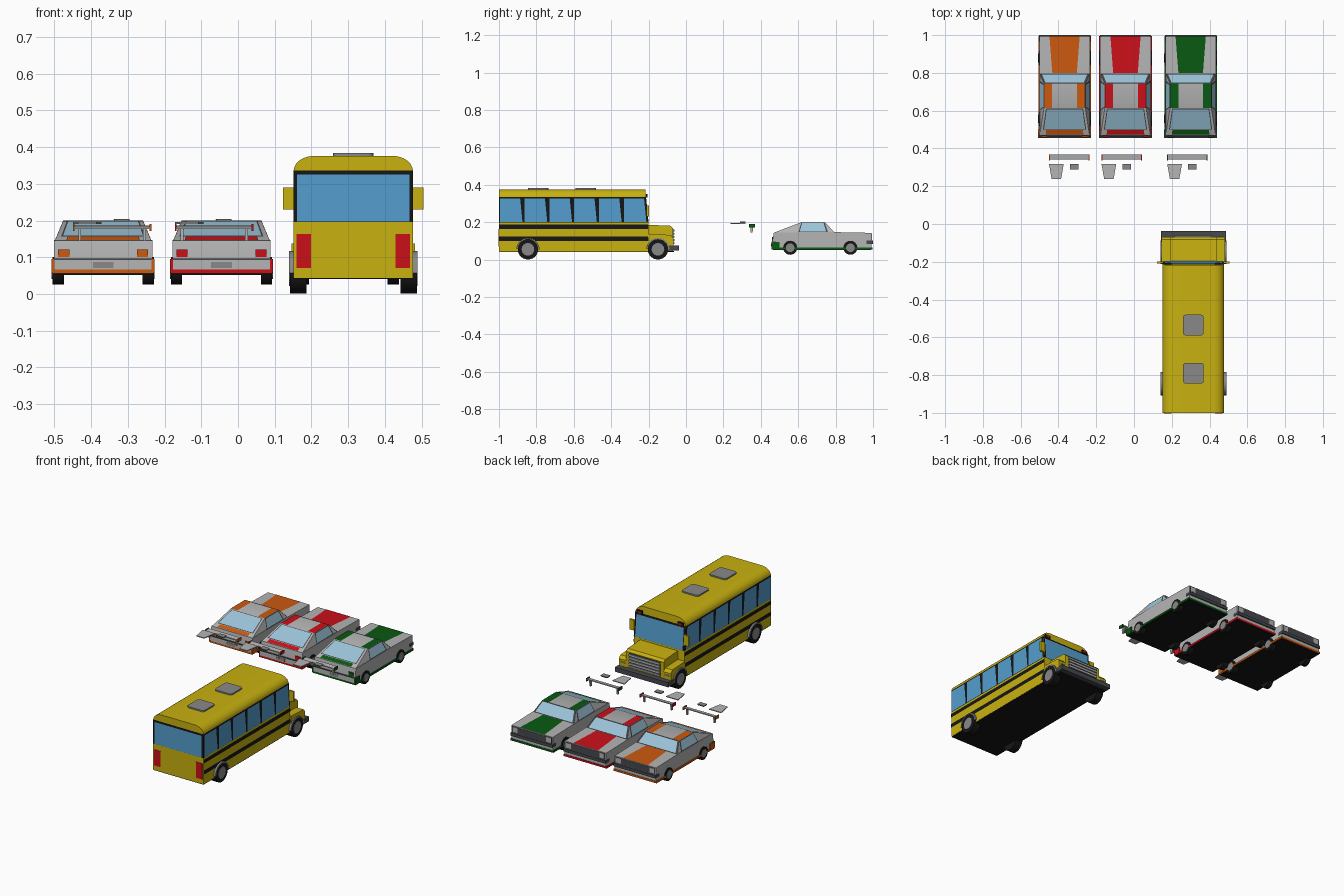
import bpy, bmesh, math
from mathutils import Vector as V

if "Cube" in bpy.data.objects:
    bpy.data.objects.remove(bpy.data.objects["Cube"])


def mat(name, r, g, b):
    m = bpy.data.materials.new(name)
    m.diffuse_color = (r, g, b, 1)
    m.use_nodes = True
    m.node_tree.nodes["Principled BSDF"].inputs["Base Color"].default_value = m.diffuse_color
    return m


YEL = mat("yellow", .58, .44, .005)
BLK = mat("black", .008, .008, .008)
BLU = mat("bus_glass", .09, .34, .62)
GLS = mat("car_glass", .33, .56, .7)
REAR = mat("rear_glass", .33, .56, .7)
DRK = mat("dark_grey", .06, .065, .075)
MID = mat("mid_grey", .25, .25, .25)
SIL = mat("silver", .46, .46, .46)
RED = mat("red", .6, .005, .01)
ORG = mat("orange", .6, .1, .005)
GRN = mat("green", .003, .1, .006)


def mesh(name, verts, faces, m=None):
    me = bpy.data.meshes.new(name)
    bm = bmesh.new()
    vs = [bm.verts.new(v) for v in verts]
    for f in faces:
        bm.faces.new([vs[i] for i in f])
    if len(faces) > 1:
        bmesh.ops.recalc_face_normals(bm, faces=bm.faces)
    bm.to_mesh(me)
    bm.free()
    ob = bpy.data.objects.new(name, me)
    bpy.context.collection.objects.link(ob)
    if m:
        me.materials.append(m)
    return ob


def loft(name, a, b, m=None):
    """Solid between two matching outlines."""
    n = len(a)
    faces = [range(n), range(n, 2 * n)]
    faces += [(i, (i + 1) % n, n + (i + 1) % n, n + i) for i in range(n)]
    return mesh(name, list(a) + list(b), faces, m)


def rect(x0, x1, y0, y1, z):
    return [(x0, y0, z), (x1, y0, z), (x1, y1, z), (x0, y1, z)]


def box(name, x0, x1, y0, y1, z0, z1, m=None):
    return loft(name, rect(x0, x1, y0, y1, z0), rect(x0, x1, y0, y1, z1), m)


def extrude_x(name, yz, x0, x1, m=None):
    return loft(name, [(x0, *p) for p in yz], [(x1, *p) for p in yz], m)


def patch(name, c, u0, u1, v0, v1, m, ref, off=.0015):
    """Panel on part of a four-cornered face, lifted away from ref."""
    c = [V(p) for p in c]

    def at(u, v):
        return c[0].lerp(c[1], u).lerp(c[3].lerp(c[2], u), v)
    q = [at(u0, v0), at(u1, v0), at(u1, v1), at(u0, v1)]
    n = (q[1] - q[0]).cross(q[3] - q[0]).normalized()
    if n.dot(q[0] - V(ref)) < 0:
        n, q = -n, q[::-1]
    return mesh(name, [p + n * off for p in q], [(0, 1, 2, 3)], m)


def circle(y, z, r, n=24, a0=0, a1=2 * math.pi):
    return [(y + r * math.cos(a0 + (a1 - a0) * i / n),
             z + r * math.sin(a0 + (a1 - a0) * i / n)) for i in range(n)]


def wheel(name, cx, s, x_in, x_out, y, z, r):
    extrude_x(name + "_tyre", circle(y, z, r), cx + s * x_in, cx + s * x_out, BLK)
    extrude_x(name + "_hub", circle(y, z, r * .62), cx + s * (x_out - .01),
              cx + s * (x_out + .002), MID)


# ---------------- bus ----------------
B, W = .314, .163
REF = (B, -.6, .2)
arc = [(W - .055 + .055 * math.cos(t), .333 + .043 * math.sin(t))
       for t in [math.pi / 12 * i for i in range(7)]]
sec = [(W, .044)] + [(W, .2)] + arc
sec += [(-x, z) for x, z in reversed(sec)]


def front_y(z):
    return -.2 - .1 * max(0, z - .2)


loft("bus_body", [(B + x, -1, z) for x, z in sec],
     [(B + x, front_y(z), z) for x, z in sec], YEL)
box("bus_floor", B - .162, B + .162, -.998, -.065, .04, .046, BLK)

# side stripes, window band and windows
for s in (-1, 1):
    x = B + s * W

    def side(name, y0, y1, z0, z1, m, off):
        patch(name, [(x, y0, z0), (x, y1, z0), (x, y1 - .1 * (z1 - z0), z1), (x, y0, z1)],
              0, 1, 0, 1, m, REF, off)
    side("bus_lower_stripe", -1, -.2, .1, .123, BLK, .002)
    side("bus_upper_stripe", -1, -.2, .165, .187, BLK, .002)
    side("bus_window_band", -1, -.2, .198, .336, BLK, .001)
    for i in range(6):
        y = -.995 + i * .1325
        side("bus_side_window", y, y + .121, .2, .328, BLU, .003)
    # tail lights, mirrors and front marker lights
    xl = sorted((B + s * .115, B + s * .155))
    box("bus_tail_light", *xl, -1.002, -.98, .07, .163, RED)
    xm = sorted((B + s * .16, B + s * .191))
    box("bus_mirror", *xm, -.21, -.198, .23, .29, YEL)
    xk = sorted((B + s * .115, B + s * .15))
    box("bus_marker_housing", *xk, -.225, -.207, .332, .352, BLK)
    xk = sorted((B + s * .122, B + s * .14))
    box("bus_marker_light", *xk, -.225, -.205, .336, .348, RED)

# rear window and windscreen
for name, y0, y1 in (("bus_rear_window", -1, -1), ("bus_windscreen", -.2, front_y(.336))):
    c = [(B - W, y0, .196), (B + W, y0, .196), (B + W, y1, .336), (B - W, y1, .336)]
    patch(name + "_frame", c, 0, 1, 0, 1, BLK, REF, .001)
    patch(name, c, .03, .97, .01, .92, BLU, REF, .003)

# roof hatches
for y in (-.535, -.79):
    h = box("roof_hatch", B - .055, B + .055, y - .055, y + .055, .37, .384, MID)
    bm = bmesh.new()
    bm.from_mesh(h.data)
    bmesh.ops.bevel(bm, geom=[e for e in bm.edges if abs(e.verts[0].co.z - e.verts[1].co.z) > .01],
                    offset=.015, segments=3, affect='EDGES', profile=.5)
    bm.to_mesh(h.data)
    bm.free()

# bonnet, fenders, grille and bumper
extrude_x("bus_bonnet", [(-.22, .045), (-.07, .045), (-.07, .168), (-.083, .181), (-.22, .187)],
          B - .122, B + .122, YEL)
box("bus_grille", B - .1, B + .1, -.08, -.067, .08, .165, DRK)
for i in range(5):
    z = .083 + i * .017
    box("bus_grille_bar", B - .1, B + .1, -.07, -.062, z, z + .009, SIL)
box("bus_bumper", B - .172, B + .172, -.1, -.038, .048, .075, DRK)
for s in (-1, 1):
    extrude_x("bus_fender", [(-.2, .05), (-.068, .05), (-.068, .115), (-.082, .132), (-.2, .137)],
              B + s * .12, B + s * .168, YEL)
    extrude_x("bus_headlight", circle(-.067, .1, .004, 8), B + s * .128, B + s * .155, SIL)
    for y in (-.15, -.845):
        wheel("bus_wheel", B, s, .128, .173, y, .055, .0545)
        a = circle(y, .055, .062, 12, 0, math.pi * 13 / 12)
        b = circle(y, .055, .055, 12, 0, math.pi * 13 / 12)
        extrude_x("bus_wheel_arch", a[:12] + b[11::-1], B + s * .16, B + s * .175, MID)

# ---------------- cars ----------------
cars = [("orange", -.3675, ORG, -.343), ("red", -.045, RED, -.065), ("green", .3, GRN, .283)]
for nm, c, col, p in cars:
    ref = (c, .7, .1)
    hb, ht, zb, zt = .132, .109, .144, .199
    # lower body and cabin
    extrude_x(nm + "_car_body", [(.462, .06), (.462, .1), (.47, .146), (.8, .147), (.993, .143),
                                 (.993, .06)], c - .134, c + .134, SIL)
    base = rect(c - hb, c + hb, .47, .795, zb)
    top = rect(c - ht, c + ht, .614, .745, zt)
    loft(nm + "_car_cabin", base, top, SIL)
    box(nm + "_car_skirt", c - .139, c + .139, .458, .996, .055, .066, col)
    box(nm + "_car_underside", c - .134, c + .134, .465, .99, .052, .056, BLK)
    # windscreen, rear window, rear deck colour
    ws = [base[3], base[2], top[2], top[3]]
    rw = [base[0], base[1], top[1], top[0]]
    patch("windscreen_frame", ws, 0, 1, .02, 1, DRK, ref, .001)
    patch("windscreen", ws, .04, .96, .08, .94, GLS, ref, .002)
    patch("rear_window_frame", rw, .05, .95, .21, .98, DRK, ref, .001)
    patch("rear_window", rw, .07, .93, .24, .95, REAR, ref, .002)
    patch("rear_deck_stripe", rw, .12, .88, .03, .19, col, ref)
    # bonnet stripe and roof side stripes
    patch("bonnet_stripe", [(c - .065, .8, .147), (c + .065, .8, .147), (c + .08, .992, .143),
                            (c - .08, .992, .143)], 0, 1, 0, 1, col, ref)
    for u in (0, .8):
        patch("roof_stripe", top, u, u + .2, 0, 1, col, ref)
    # side windows, wheels and rear lights
    for s in (-1, 1):
        xb, xt = c + s * hb, c + s * ht
        sw = [(xb, .6, zb), (xb, .76, zb), (xt, .742, zt), (xt, .617, zt)]
        patch("side_window_frame", sw, 0, 1, .03, .98, DRK, ref, .001)
        patch("side_window", sw, .04, .94, .1, .93, GLS, ref, .002)
        for y in (.557, .879):
            wheel("car_wheel", c, s, .107, .138, y, .0635, .0375)
        xl = sorted((c + s * .092, c + s * .123))
        box("tail_light", *xl, .459, .47, .1, .121, col)
        box("headlight", *xl, .985, .9955, .108, .136, SIL)
        xe = sorted((c + s * .132, c + s * .14))
        box("bumper_end", *xe, .456, .5, .06, .095, col)
    # bumpers, grille, plate
    box("rear_bumper", c - .134, c + .134, .457, .47, .066, .093, SIL)
    box("rear_bumper_trim", c - .138, c + .138, .456, .48, .092, .097, DRK)
    box("rear_plate", c - .028, c + .028, .4555, .46, .071, .087, MID)
    box("front_grille", c - .128, c + .128, .985, .9945, .104, .139, DRK)
    box("front_bumper", c - .136, c + .136, .965, 1, .084, .101, DRK)
    # loose spoiler with end plates and struts
    extrude_x("spoiler_blade", [(.341, .177), (.367, .182), (.367, .187), (.341, .183)],
              p - .106, p + .106, SIL)
    for s in (-1, 1):
        xe = sorted((p + s * .102, p + s * .107))
        box("spoiler_end_plate", *xe, .337, .368, .172, .19, col)
        extrude_x("spoiler_strut", [(.345, .144), (.356, .144), (.36, .18), (.346, .18)],
                  p + s * .084, p + s * .092, SIL)
    # loose bonnet panel and small scoop
    q = p - .068
    pan = [(q - .025, .238), (q + .025, .238), (q + .039, .318), (q - .039, .318)]
    loft("loose_panel", [(x, y, .191) for x, y in pan], [(x, y, .196) for x, y in pan], SIL)
    q = p + .026
    loft("loose_scoop", rect(q - .02, q + .02, .29, .316, .197),
         rect(q - .022, q + .022, .288, .318, .204), MID)

# smooth the round parts, keep creases
bpy.ops.object.select_all(action='SELECT')
bpy.context.view_layer.objects.active = bpy.context.selected_objects[0]
bpy.ops.object.shade_smooth_by_angle(angle=math.radians(30))
